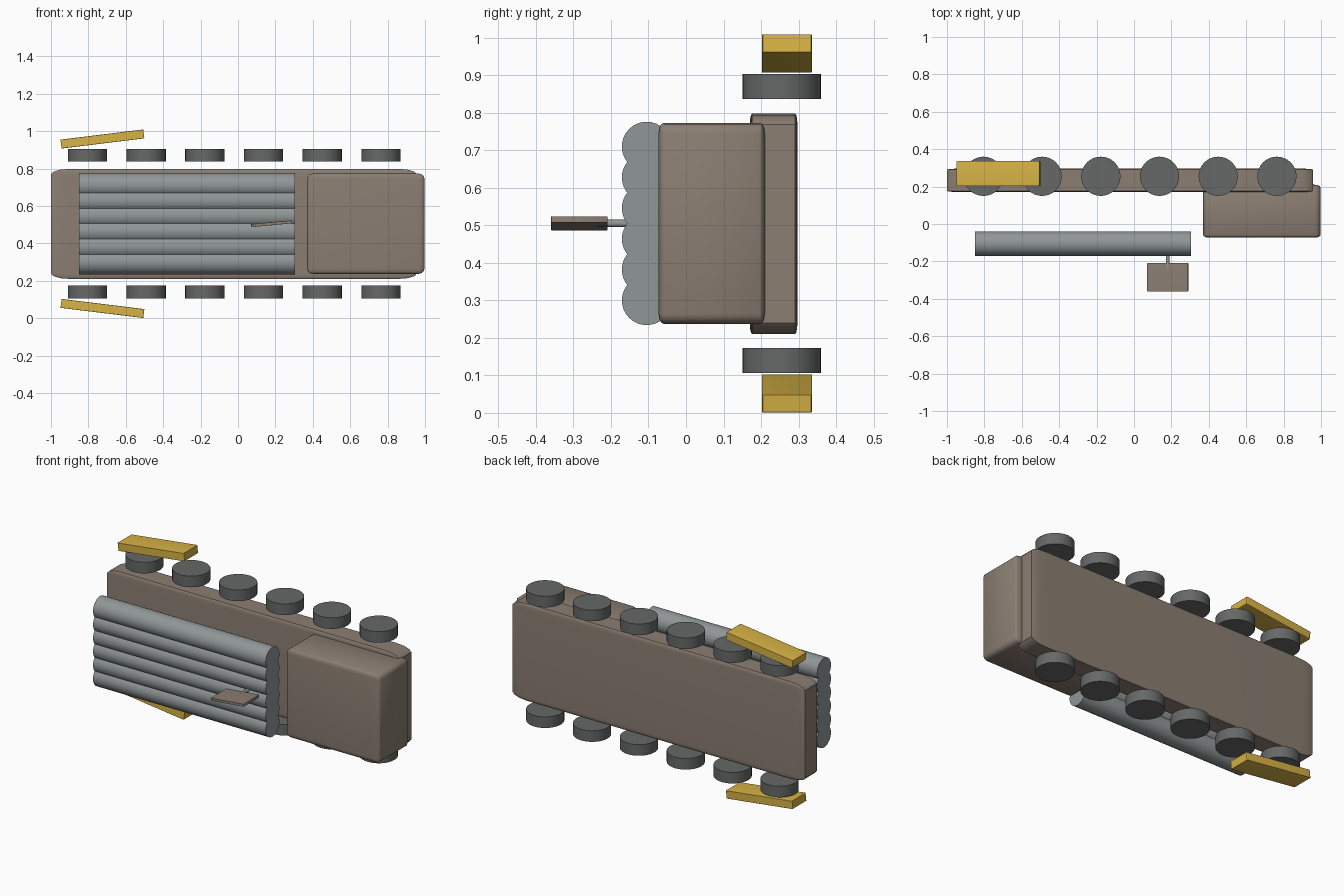
import bpy, math
from mathutils import Matrix

if "Cube" in bpy.data.objects:
    bpy.data.objects.remove(bpy.data.objects["Cube"])


def material(name, rgb):
    m = bpy.data.materials.new(name)
    m.diffuse_color = (*rgb, 1)
    m.use_nodes = True
    m.node_tree.nodes["Principled BSDF"].inputs["Base Color"].default_value = m.diffuse_color
    return m


BROWN = material("brown", (0.26, 0.21, 0.17))
STEEL = material("steel", (0.28, 0.31, 0.31))
RUBBER = material("rubber", (0.13, 0.14, 0.135))
YELLOW = material("yellow", (0.68, 0.45, 0.06))
MID_Z = 0.505  # plane of symmetry of the truck lying on its side


def box(name, lo, hi, mat, bevel, segments=3):
    """Unit cube bevelled first, then stretched, so rounding follows the size."""
    bpy.ops.mesh.primitive_cube_add(size=1)
    ob = bpy.context.object
    ob.name = name
    mod = ob.modifiers.new("bevel", 'BEVEL')
    mod.width, mod.segments = bevel, segments
    bpy.ops.object.modifier_apply(modifier=mod.name)
    size = [b - a for a, b in zip(lo, hi)]
    ob.data.transform(Matrix.Diagonal((*size, 1)))
    ob.location = [(a + b) / 2 for a, b in zip(lo, hi)]
    bpy.ops.object.shade_smooth_by_angle(angle=math.radians(35))
    ob.data.materials.append(mat)
    return ob


def cylinder(name, centre, r, length, mat, rot=(0, 0, 0), sides=32):
    bpy.ops.mesh.primitive_cylinder_add(vertices=sides, radius=r, depth=length,
                                        location=centre, rotation=rot)
    ob = bpy.context.object
    ob.name = name
    bpy.ops.object.shade_smooth_by_angle(angle=math.radians(35))
    ob.data.materials.append(mat)
    return ob


# chassis and cab
box("chassis", (-1.0, 0.17, 0.21), (0.957, 0.297, 0.798), BROWN, 0.05)
box("cab", (0.37, -0.073, 0.237), (0.997, 0.21, 0.773), BROWN, 0.05)

# load of pipes
for i in range(6):
    cylinder(f"pipe_{i + 1}", (-0.273, -0.105, 0.30 + 0.082 * i), 0.066, 1.156,
             STEEL, (0, math.pi / 2, 0))

# wheels and mudguards, mirrored about the middle plane
for side, s in (("left", 1), ("right", -1)):
    for i in range(6):
        cylinder(f"wheel_{side}_{i + 1}", (-0.805 + 0.3138 * i, 0.255, MID_Z + s * 0.365),
                 0.105, 0.067, RUBBER)
    z = MID_Z + s * 0.453
    guard = box(f"mudguard_{side}", (-0.948, 0.202, z - 0.024), (-0.502, 0.336, z + 0.024),
                YELLOW, 0.02, 2)
    guard.rotation_euler.y = -s * math.radians(7)

# flag on its pole
cylinder("flag_pole", (0.18, -0.17, MID_Z), 0.01, 0.13, STEEL, (math.pi / 2, 0, 0), 16)
flag = box("flag", (0.07, -0.36, MID_Z - 0.008), (0.29, -0.209, MID_Z + 0.008), BROWN, 0.02, 2)
flag.rotation_euler.y = -math.radians(5.5)
